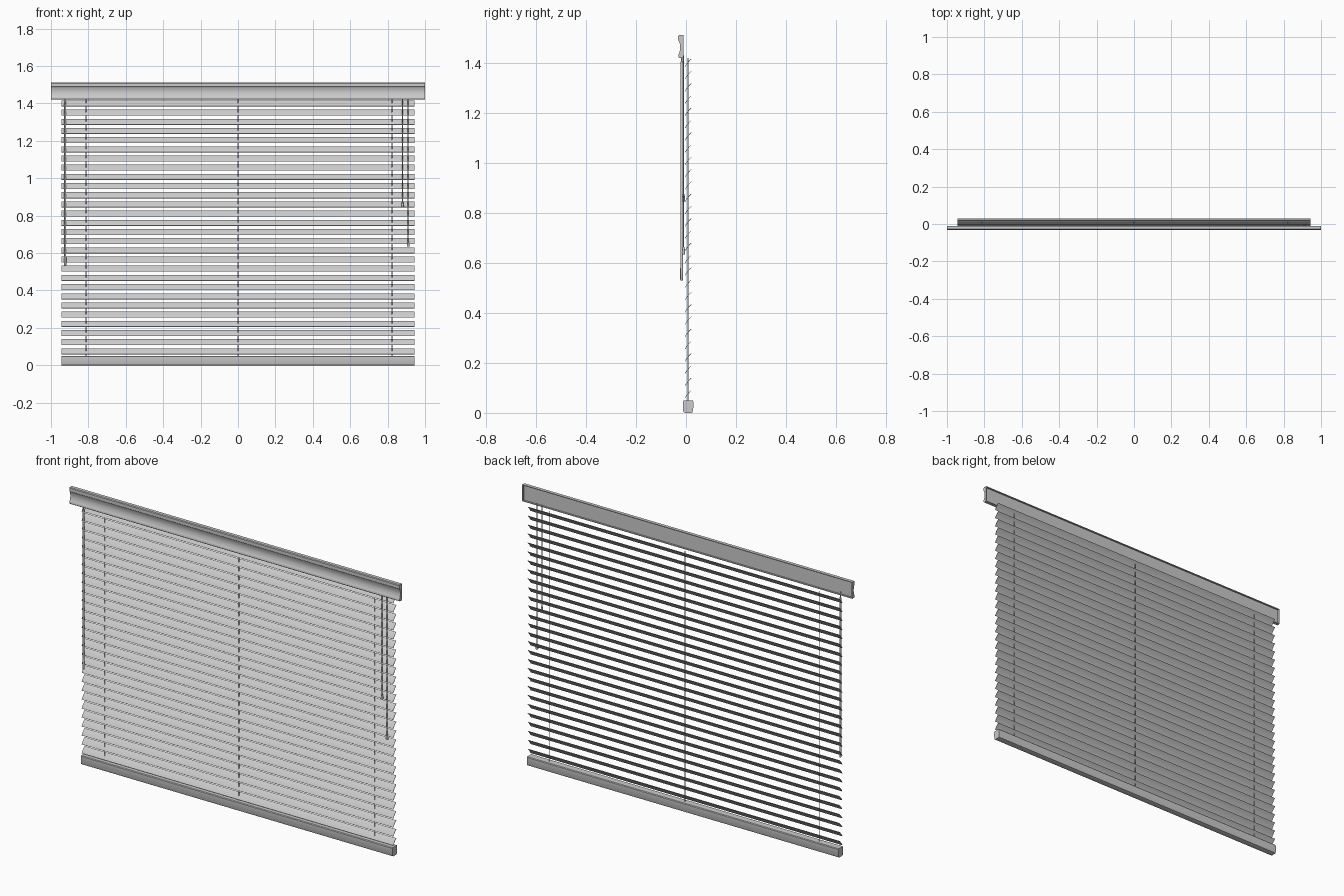
import bpy, bmesh, math

if "Cube" in bpy.data.objects:
    bpy.data.objects.remove(bpy.data.objects["Cube"])


def finish(name, bm, smooth=True):
    bmesh.ops.recalc_face_normals(bm, faces=bm.faces[:])
    me = bpy.data.meshes.new(name)
    bm.to_mesh(me)
    bm.free()
    ob = bpy.data.objects.new(name, me)
    bpy.context.collection.objects.link(ob)
    if smooth:
        bpy.ops.object.select_all(action='DESELECT')
        ob.select_set(True)
        bpy.context.view_layer.objects.active = ob
        bpy.ops.object.shade_smooth_by_angle(angle=math.radians(35))
    return ob


def extrude_x(name, profile, x0, x1):
    # sweep a closed (y, z) profile along x
    bm = bmesh.new()
    a = [bm.verts.new((x0, y, z)) for y, z in profile]
    b = [bm.verts.new((x1, y, z)) for y, z in profile]
    n = len(profile)
    for i in range(n):
        j = (i + 1) % n
        bm.faces.new((a[i], a[j], b[j], b[i]))
    bm.faces.new(a)
    bm.faces.new(b)
    return finish(name, bm)


def lathe(name, x, y, rings, sides=12):
    # stack of (radius, z) rings around a vertical axis
    bm = bmesh.new()
    loops = [[bm.verts.new((x + r * math.cos(2 * math.pi * k / sides),
                            y + r * math.sin(2 * math.pi * k / sides), z))
              for k in range(sides)] for r, z in rings]
    for p, q in zip(loops, loops[1:]):
        for k in range(sides):
            m = (k + 1) % sides
            bm.faces.new((p[k], p[m], q[m], q[k]))
    bm.faces.new(loops[0])
    bm.faces.new(loops[-1])
    return finish(name, bm)


# valance: moulded channel with a concave front, open at the back
front = [(-0.027, 1.42), (-0.030, 1.423), (-0.030, 1.434)]
for i in range(9):
    t = i / 8
    front.append((-0.028 + 0.005 * math.sin(math.pi * t), 1.437 + 0.05 * t))
front += [(-0.031, 1.490), (-0.031, 1.507), (-0.028, 1.511)]
inner = [(-0.010, 1.511), (-0.010, 1.507), (-0.019, 1.507)]
inner += [(-0.019, 1.424), (-0.010, 1.424), (-0.010, 1.42)]
extrude_x("valance", front + inner, -0.996, 0.996)
end = front + [(-0.010, 1.511), (-0.010, 1.42)]
extrude_x("valance_end_left", end, -1.0, -0.996)
extrude_x("valance_end_right", end, 0.996, 1.0)

# slats: thin, slightly crowned, tilted down to the front
P0, P1 = (-0.004, 0.0), (0.021, 0.031)
L = math.hypot(P1[0] - P0[0], P1[1] - P0[1])
ny, nz = -(P1[1] - P0[1]) / L, (P1[0] - P0[0]) / L


def slat_line(offset, n=6):
    pts = []
    for i in range(n + 1):
        t = i / n
        h = offset + 0.0015 * 4 * t * (1 - t)
        pts.append((P0[0] + (P1[0] - P0[0]) * t + ny * h,
                    P0[1] + (P1[1] - P0[1]) * t + nz * h))
    return pts


section = slat_line(0.001) + slat_line(-0.001)[::-1]
for i in range(28):
    z = 0.059 + i * 0.0491
    extrude_x("slat_%02d" % (i + 1), [(y, z + h) for y, h in section], -0.944, 0.944)

# bottom rail with a narrower rounded underside
rail = [(-0.011, 0.017), (-0.012, 0.020), (-0.012, 0.046), (-0.009, 0.050),
        (0.026, 0.050), (0.029, 0.046), (0.029, 0.020), (0.028, 0.017),
        (0.028, 0.008), (0.025, 0.002), (0.020, 0.0),
        (-0.003, 0.0), (-0.008, 0.002), (-0.011, 0.008)]
extrude_x("bottom_rail", rail, -0.944, 0.944)

# ladder cords through the slats
for name, x in (("left", -0.813), ("middle", 0.0), ("right", 0.823)):
    lathe("ladder_cord_" + name, x, 0.008, [(0.002, 0.045), (0.002, 1.42)], 8)

# tilt wand
lathe("tilt_wand", -0.924, -0.017,
      [(0.004, 0.53), (0.006, 0.534), (0.006, 0.58), (0.005, 0.59),
       (0.005, 1.40), (0.003, 1.41), (0.003, 1.435)], 12)

# pull cords with tassels
for name, x, z in (("short", 0.880, 0.846), ("long", 0.910, 0.634)):
    lathe("pull_cord_" + name, x, -0.010, [(0.0025, z + 0.02), (0.0025, 1.43)], 8)
    lathe("tassel_" + name, x, -0.010,
          [(0.006, z), (0.007, z + 0.003), (0.006, z + 0.012),
           (0.0045, z + 0.025), (0.003, z + 0.03)], 12)
